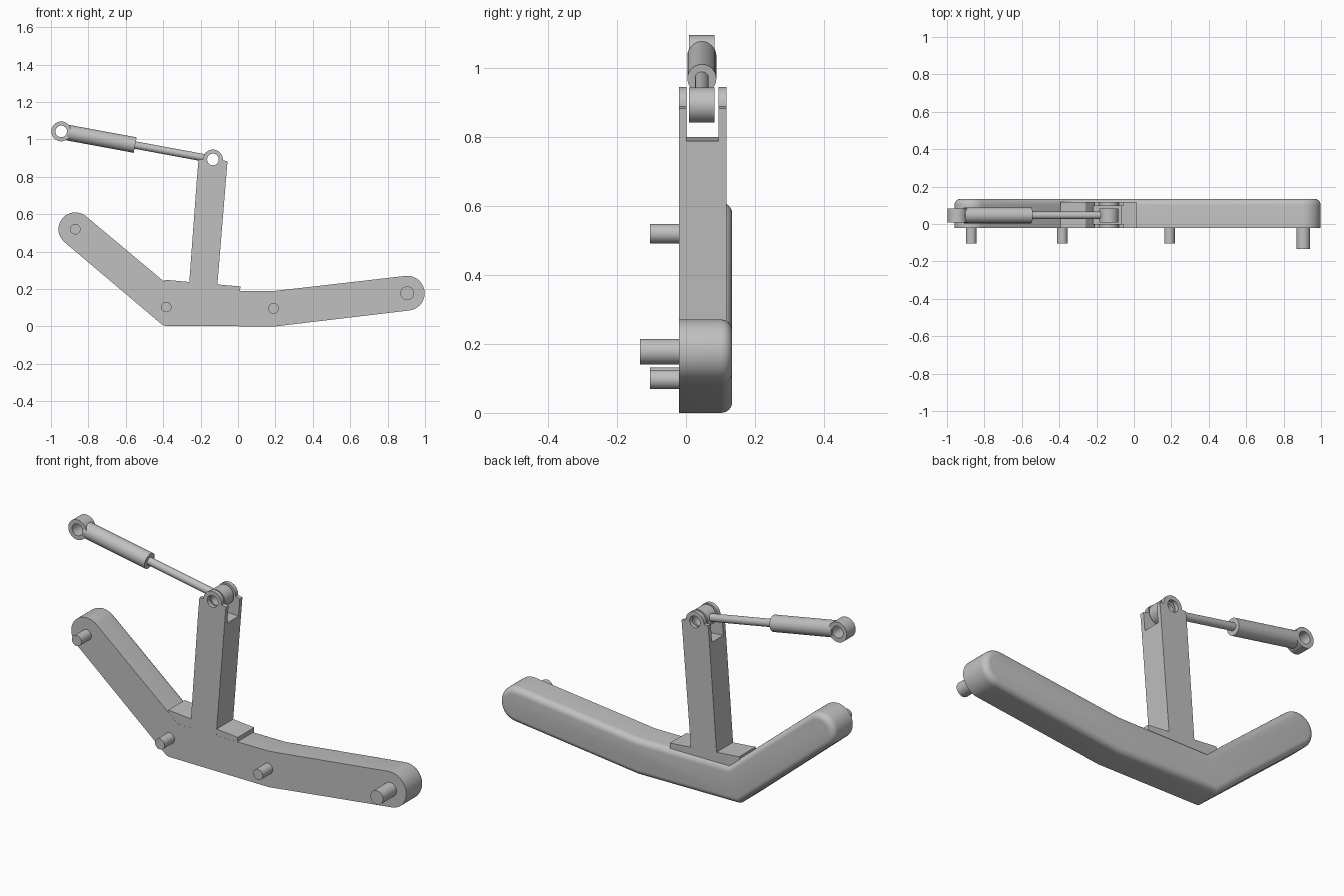
import bpy, bmesh, math
from mathutils import Vector

if "Cube" in bpy.data.objects:
    bpy.data.objects.remove(bpy.data.objects["Cube"], do_unlink=True)

grey = bpy.data.materials.new("plain grey")
grey.use_nodes = True
grey.diffuse_color = (0.53, 0.53, 0.53, 1)
grey.node_tree.nodes["Principled BSDF"].inputs["Base Color"].default_value = grey.diffuse_color


def arc(centre, r, start, end, n=24):
    """Points along an arc in the x-z plane, angles in degrees."""
    angles = [math.radians(start + (end - start) * i / n) for i in range(n + 1)]
    return [(centre[0] + r * math.cos(a), centre[1] + r * math.sin(a)) for a in angles]


def circle(centre, r, n=40):
    return arc(centre, r, 0, 360, n)[:-1]


def finish(name, bm):
    bmesh.ops.recalc_face_normals(bm, faces=bm.faces)
    mesh = bpy.data.meshes.new(name)
    bm.to_mesh(mesh)
    bm.free()
    mesh.materials.append(grey)
    obj = bpy.data.objects.new(name, mesh)
    bpy.context.collection.objects.link(obj)
    bpy.ops.object.select_all(action="DESELECT")
    obj.select_set(True)
    bpy.context.view_layer.objects.active = obj
    bpy.ops.object.shade_smooth_by_angle(angle=math.radians(30))
    return obj


def prism(name, outline, y0, y1, hole=None, round_back=0):
    """Extrude an x-z outline from y0 to y1, with an optional hole or rounded back rim."""
    bm = bmesh.new()
    loops = [[bm.verts.new((x, y0, z)) for x, z in pts] for pts in (outline, hole) if pts]
    if hole:
        edges = [bm.edges.new((lp[i - 1], lp[i])) for lp in loops for i in range(len(lp))]
        bmesh.ops.triangle_fill(bm, edges=edges, use_beauty=True)
    else:
        bm.faces.new(loops[0])
    result = bmesh.ops.extrude_face_region(bm, geom=bm.faces[:], use_keep_orig=True)
    moved = [g for g in result["geom"] if isinstance(g, bmesh.types.BMVert)]
    bmesh.ops.translate(bm, verts=moved, vec=(0, y1 - y0, 0))
    if round_back:
        rim = [e for e in bm.edges if all(abs(v.co.y - y1) < 1e-5 for v in e.verts)]
        bmesh.ops.bevel(bm, geom=rim, offset=round_back, segments=6, profile=0.5,
                        affect="EDGES", clamp_overlap=True)
    return finish(name, bm)


def rod(name, start, end, r):
    """Round bar between two points."""
    bm = bmesh.new()
    axis = end - start
    bmesh.ops.create_cone(bm, cap_ends=True, segments=40, radius1=r, radius2=r, depth=axis.length)
    bmesh.ops.rotate(bm, verts=bm.verts, matrix=axis.to_track_quat("Z", "Y").to_matrix())
    bmesh.ops.translate(bm, verts=bm.verts, vec=(start + end) / 2)
    return finish(name, bm)


FRONT, BACK = -0.021, 0.117
left_end, right_end = (-0.87, 0.52), (0.905, 0.178)
pivot, far_eye = (-0.134, 0.893), (-0.945, 1.043)

# Bent beam with round ends and a softened back rim
beam = ([(-0.404, 0.008), (-0.39, 0.004), (0.195, 0.0)]
        + arc(right_end, 0.093, -83.5, 96.5)
        + [(0.195, 0.19), (-0.335, 0.19)]
        + arc(left_end, 0.09, 49.8, 229.8))
prism("bent_beam", beam, FRONT, 0.134, round_back=0.032)

# Pins on the front of the beam
for name, centre, r, tip in (
        ("left_end_pin", left_end, 0.028, -0.104),
        ("left_bend_pin", (-0.384, 0.104), 0.028, -0.104),
        ("right_bend_pin", (0.19, 0.097), 0.028, -0.104),
        ("right_end_pin", right_end, 0.037, -0.134)):
    prism(name, circle(centre, r), tip, 0)

# Foot plate and leaning post
prism("foot_plate", [(-0.398, 0.19), (0.008, 0.155), (0.013, 0.214), (-0.393, 0.25)],
      FRONT + 0.0005, BACK)
prism("post", [(-0.264, 0.19), (-0.113, 0.19), (-0.064, 0.789), (-0.219, 0.801)],
      FRONT, BACK)

# Fork cheeks with a bored round lug on top
cheek = ([(-0.219, 0.801), (-0.064, 0.789), (-0.056, 0.883)]
         + arc(pivot, 0.053, -5, 180) + [(-0.211, 0.893)])
for name, y0, y1 in (("front_fork_cheek", FRONT, 0.001), ("back_fork_cheek", 0.095, BACK)):
    prism(name, cheek, y0, y1, hole=circle(pivot, 0.031))

# Piston with an eye at each end
prism("rod_eye", circle(pivot, 0.051), 0.009, 0.083, hole=circle(pivot, 0.031))
prism("barrel_eye", circle(far_eye, 0.053), 0.009, 0.083, hole=circle(far_eye, 0.031))
a = Vector((far_eye[0], 0.046, far_eye[1]))
b = Vector((pivot[0], 0.046, pivot[1]))
along = (b - a).normalized()
rod("piston_barrel", a + along * 0.036, a + along * 0.402, 0.042)
rod("piston_rod", a + along * 0.38, b - along * 0.036, 0.02)
